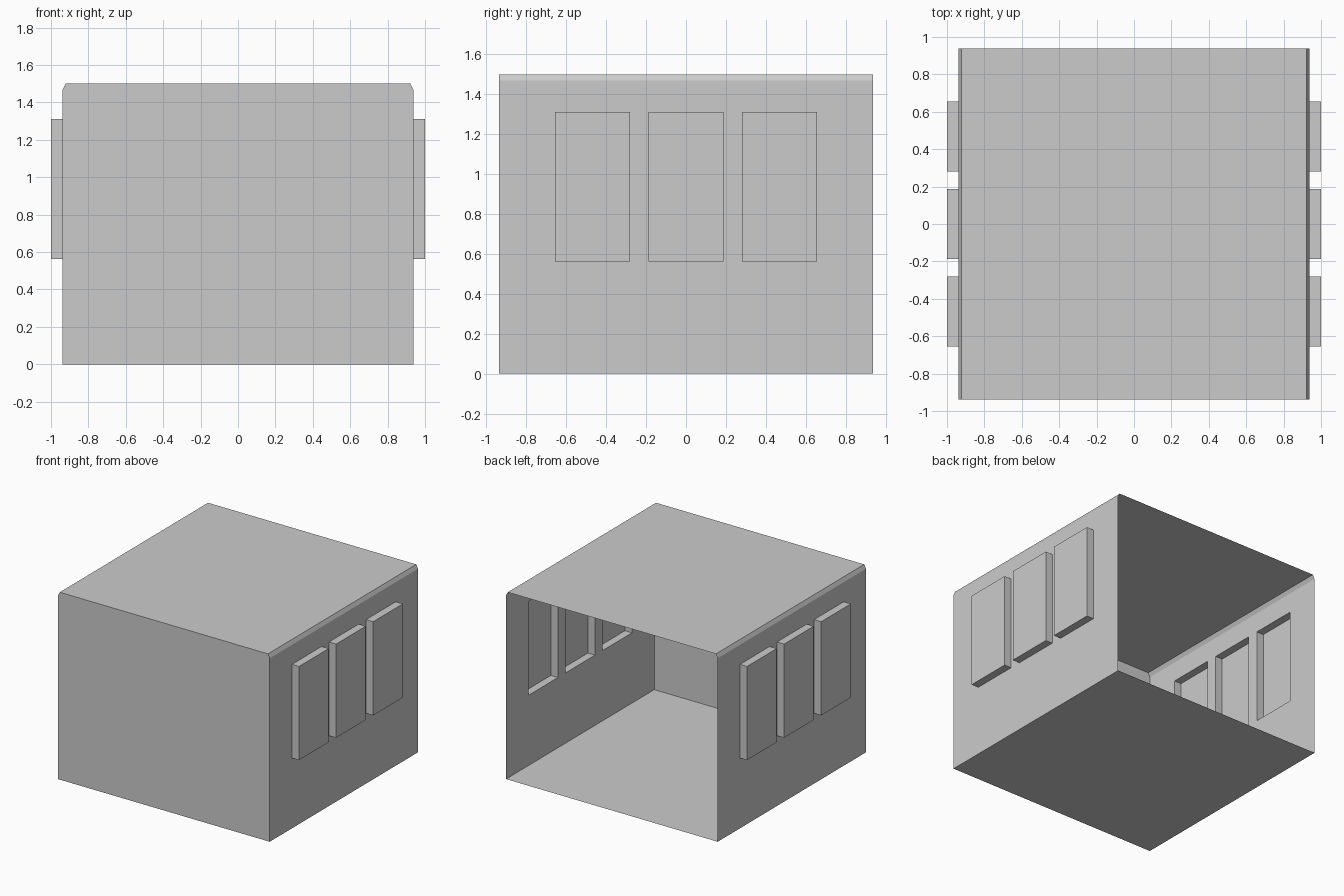
import bpy, bmesh

if "Cube" in bpy.data.objects:
    bpy.data.objects.remove(bpy.data.objects["Cube"])

W = 0.9375          # half width and half depth
TOP, EAVE = 1.5, 1.469
ROOF_X = 0.922      # roof half width inside the bevelled edge
OUT = 1.0           # outer face of the window bays


def make_object(name, bm):
    bmesh.ops.remove_doubles(bm, verts=bm.verts, dist=1e-5)
    mesh = bpy.data.meshes.new(name)
    bm.to_mesh(mesh)
    bm.free()
    obj = bpy.data.objects.new(name, mesh)
    bpy.context.collection.objects.link(obj)
    return obj


def add_face(bm, points):
    return bm.faces.new([bm.verts.new(p) for p in points])


# Floor and roof panels, single sheets
for name, x, z in (("floor", W, 0), ("roof", ROOF_X, TOP)):
    bm = bmesh.new()
    pts = [(-x, -W, z), (x, -W, z), (x, W, z), (-x, W, z)]
    add_face(bm, pts if z else pts[::-1])
    make_object(name, bm)

# Front wall follows the cross-section; the back stays open
bm = bmesh.new()
section = [(-W, 0), (W, 0), (W, EAVE), (ROOF_X, TOP), (-ROOF_X, TOP), (-W, EAVE)]
add_face(bm, [(x, -W, z) for x, z in section])
make_object("front_wall", bm)

# Side walls: a grid whose window cells are pushed outward as hollow bays
ys = [-W, -0.656, -0.281, -0.1875, 0.1875, 0.281, 0.656, W]
zs = [0, 0.5625, 1.3125, EAVE]
bm = bmesh.new()
windows = []
for i in range(len(ys) - 1):
    for j in range(len(zs) - 1):
        y0, y1, z0, z1 = ys[i], ys[i + 1], zs[j], zs[j + 1]
        face = add_face(bm, [(W, y0, z0), (W, y1, z0), (W, y1, z1), (W, y0, z1)])
        if j == 1 and i % 2 == 1:
            windows.append(face)
bays = bmesh.ops.extrude_discrete_faces(bm, faces=windows)["faces"]
for face in bays:
    for v in face.verts:
        v.co.x = OUT
# Sloped roof edge above the wall
add_face(bm, [(W, -W, EAVE), (W, W, EAVE), (ROOF_X, W, TOP), (ROOF_X, -W, TOP)])
walls = make_object("side_walls", bm)
walls.modifiers.new("mirror", 'MIRROR').use_axis[0] = True
